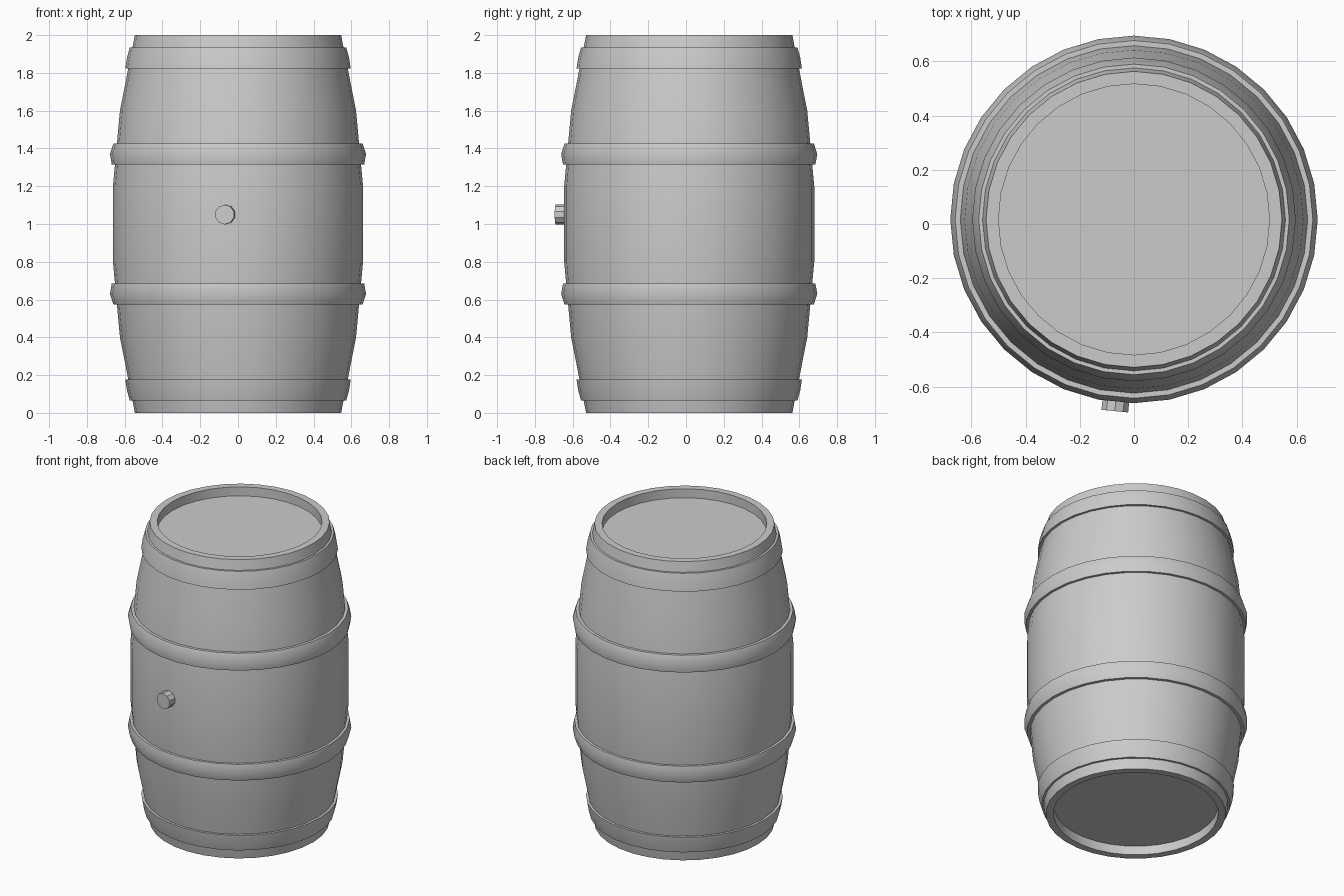
import bpy, bmesh, math
from mathutils import Matrix, Vector

if "Cube" in bpy.data.objects:
    bpy.data.objects.remove(bpy.data.objects["Cube"])

SIDES = 32
CY = 0.017  # barrel axis sits slightly back because the plug sticks out in front


def finish(bm, name):
    bmesh.ops.recalc_face_normals(bm, faces=bm.faces)
    me = bpy.data.meshes.new(name)
    bm.to_mesh(me)
    bm.free()
    ob = bpy.data.objects.new(name, me)
    bpy.context.collection.objects.link(ob)
    bpy.ops.object.select_all(action='DESELECT')
    ob.select_set(True)
    bpy.context.view_layer.objects.active = ob
    bpy.ops.object.shade_smooth_by_angle(angle=math.radians(35))
    return ob


def lathe(name, profile, closed=False):
    """Spin (radius, z) points; open profiles get their ends capped."""
    bm = bmesh.new()
    rings = []
    for r, z in profile:
        rings.append([bm.verts.new((r * math.cos(2 * math.pi * i / SIDES),
                                    CY + r * math.sin(2 * math.pi * i / SIDES), z))
                      for i in range(SIDES)])
    pairs = list(zip(rings, rings[1:]))
    if closed:
        pairs.append((rings[-1], rings[0]))
    for a, b in pairs:
        for i in range(SIDES):
            j = (i + 1) % SIDES
            bm.faces.new((a[i], a[j], b[j], b[i]))
    if not closed:
        bm.faces.new(rings[0])
        bm.faces.new(rings[-1])
    return finish(bm, name)


# Bulging body with recessed lid and base
half = [(0.50, 0.06), (0.50, 0.0), (0.546, 0.0), (0.625, 0.4), (0.662, 0.8)]
lathe("barrel_body", half + [(r, 2 - z) for r, z in reversed(half)])

# Hoops, mirrored about mid height
end_hoop = [(0.54, 0.066), (0.573, 0.066), (0.588, 0.12), (0.597, 0.178), (0.56, 0.178)]
mid_hoop = [(0.62, 0.574), (0.660, 0.574), (0.678, 0.63), (0.668, 0.686), (0.63, 0.686)]
for label, hoop in (("end", end_hoop), ("middle", mid_hoop)):
    lathe("lower_%s_hoop" % label, hoop, True)
    lathe("upper_%s_hoop" % label, [(r, 2 - z) for r, z in hoop], True)

# Plug, pointing radially outward at the front
direction = Vector((-0.07, -0.70, 0)).normalized()
bm = bmesh.new()
bmesh.ops.create_cone(bm, cap_ends=True, segments=10, radius1=0.052, radius2=0.052, depth=0.09)
rot = direction.to_track_quat('Z', 'Y').to_matrix().to_4x4()
pos = Vector((0, CY, 1.05)) + direction * 0.666
bmesh.ops.transform(bm, matrix=Matrix.Translation(pos) @ rot, verts=bm.verts)
finish(bm, "plug")
